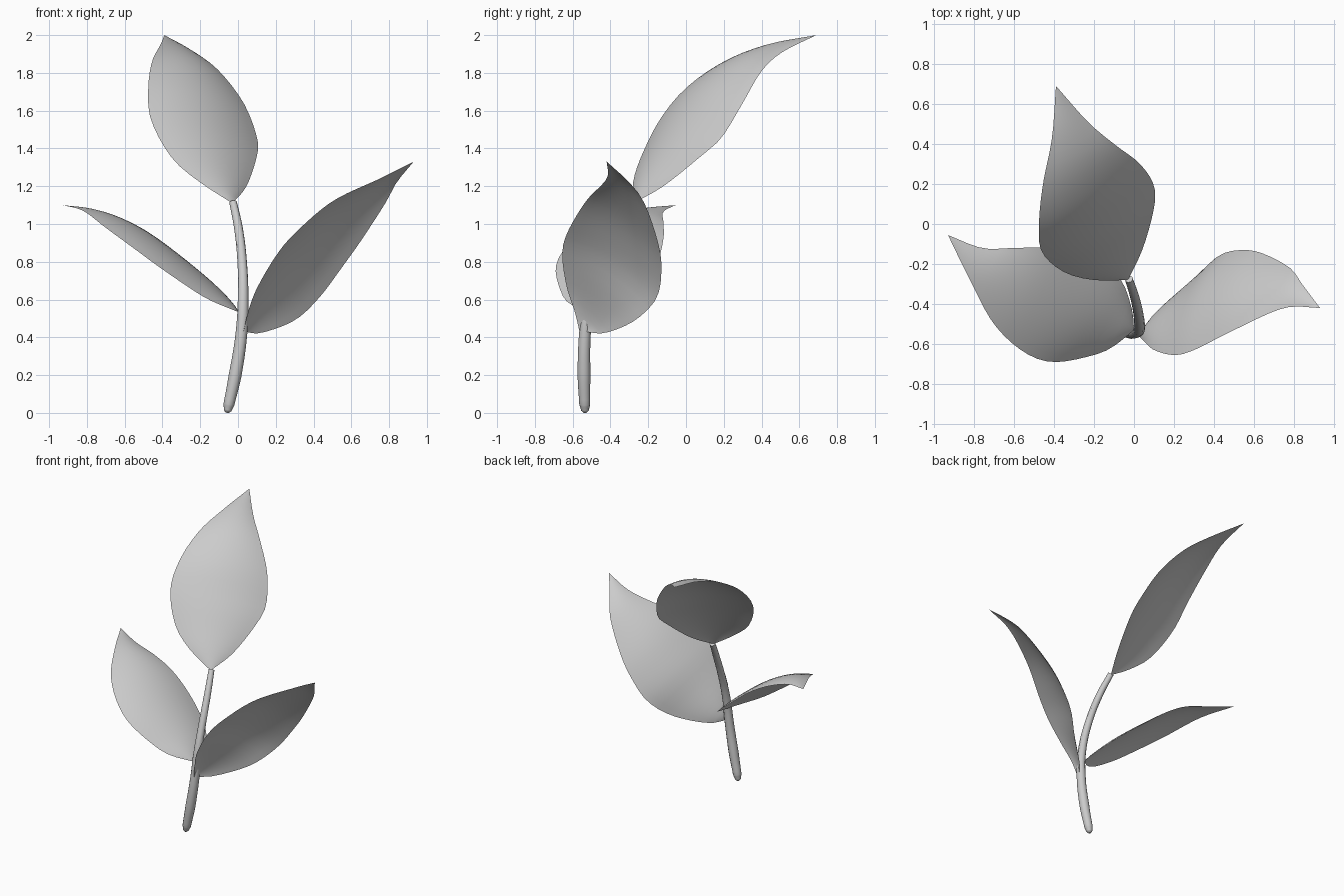
import bpy
import bmesh
from mathutils import Vector

old = bpy.data.objects.get("Cube")
if old:
    bpy.data.objects.remove(old, do_unlink=True)

# One plain grey for the whole plant
grey = bpy.data.materials.new("plain_grey")
grey.use_nodes = True
colour = (0.6, 0.6, 0.6, 1)
grey.diffuse_color = colour
grey.node_tree.nodes["Principled BSDF"].inputs["Base Color"].default_value = colour


def spline_point(pts, t):
    """Catmull-Rom point at t, with t counted in control points."""
    i = min(int(t), len(pts) - 2)
    u = t - i
    b, c = pts[i], pts[i + 1]
    a = pts[i - 1] if i else b * 2 - c
    d = pts[i + 2] if i + 2 < len(pts) else c * 2 - b
    return (b * 2 + (c - a) * u + (a * 2 - b * 5 + c * 4 - d) * u ** 2
            + (b * 3 - a - c * 3 + d) * u ** 3) / 2


def resample(points, count):
    """Evenly spaced points along a smooth curve."""
    pts = [Vector(p) for p in points]
    fine = [spline_point(pts, k / 20) for k in range(20 * (len(pts) - 1) + 1)]
    dist = [0]
    for p, q in zip(fine, fine[1:]):
        dist.append(dist[-1] + (q - p).length)
    out, j = [], 0
    for k in range(count + 1):
        want = dist[-1] * k / count
        while j < len(fine) - 2 and dist[j + 1] < want:
            j += 1
        out.append(fine[j].lerp(fine[j + 1], (want - dist[j]) / (dist[j + 1] - dist[j])))
    return out


def leaf(name, base, tip, right_edge, left_edge, rows=24, cols=12, arch=0.1):
    """Thin blade lofted between two edges, arched upwards across its width."""
    first = resample([base, *right_edge, tip], rows)
    second = resample([base, *left_edge, tip], rows)
    along = Vector(tip) - Vector(base)
    bm = bmesh.new()
    grid = []
    for p, q in zip(first, second):
        up = along.cross(q - p).normalized()
        height = 4 * arch * (q - p).length
        line = []
        for c in range(cols + 1):
            v = c / cols
            line.append(bm.verts.new(p.lerp(q, v) + up * height * v * (1 - v)))
        grid.append(line)
    for r in range(rows):
        for c in range(cols):
            bm.faces.new((grid[r][c], grid[r + 1][c],
                          grid[r + 1][c + 1], grid[r][c + 1]))
    bmesh.ops.remove_doubles(bm, verts=bm.verts, dist=0.0005)
    for f in bm.faces:
        f.smooth = True
    mesh = bpy.data.meshes.new(name)
    bm.to_mesh(mesh)
    bm.free()
    mesh.materials.append(grey)
    obj = bpy.data.objects.new(name, mesh)
    bpy.context.collection.objects.link(obj)


# Stem: tapered round tube with a rounded foot
path = [(-.057, -.535, 0, .008), (-.055, -.535, .012, .02), (-.048, -.536, .045, .029),
        (-.015, -.54, .2, .034), (.018, -.535, .42, .031), (.027, -.515, .6, .028),
        (.022, -.45, .8, .025), (.002, -.36, .98, .023), (-.026, -.275, 1.115, .02)]
curve = bpy.data.curves.new("stem", "CURVE")
curve.dimensions = "3D"
curve.bevel_depth = 1
curve.bevel_resolution = 4
curve.resolution_u = 6
curve.use_fill_caps = True
spline = curve.splines.new("BEZIER")
spline.bezier_points.add(len(path) - 1)
for bp, (x, y, z, r) in zip(spline.bezier_points, path):
    bp.co = (x, y, z)
    bp.radius = r
    bp.handle_left_type = bp.handle_right_type = "AUTO"
stem = bpy.data.objects.new("stem", curve)
bpy.context.collection.objects.link(stem)
curve.materials.append(grey)
bpy.context.view_layer.objects.active = stem
stem.select_set(True)
bpy.ops.object.convert(target="MESH")
bpy.ops.object.shade_smooth_by_angle()

# Each leaf: base, tip, then its two edges as seen looking from base to tip
leaf("top_leaf", (-.03, -.28, 1.11), (-.39, .69, 2),
     [(.045, -.12, 1.2), (.1, .08, 1.36), (.1, .19, 1.46),
      (.03, .3, 1.64), (-.1, .4, 1.81), (-.23, .51, 1.91)],
     [(-.2, -.28, 1.22), (-.35, -.24, 1.35), (-.46, -.14, 1.55),
      (-.475, 0, 1.72), (-.455, .2, 1.86), (-.41, .43, 1.95)])

leaf("left_leaf", (.03, -.565, .435), (.93, -.42, 1.33),
     [(.055, -.59, .54), (.1, -.63, .66), (.2, -.655, .83), (.3, -.63, .95),
      (.5, -.53, 1.12), (.75, -.42, 1.24)],
     [(.06, -.5, .425), (.13, -.42, .425), (.3, -.27, .49), (.43, -.155, .61),
      (.55, -.13, .77), (.65, -.15, .91), (.78, -.22, 1.11), (.84, -.3, 1.22)])

leaf("right_leaf", (0, -.53, .535), (-.93, -.055, 1.1),
     [(-.012, -.42, .56), (-.08, -.26, .63), (-.25, -.16, .77),
      (-.44, -.12, .92), (-.6, -.12, 1.01), (-.76, -.12, 1.065)],
     [(-.1, -.61, .575), (-.2, -.655, .625), (-.4, -.69, .76),
      (-.55, -.64, .87), (-.7, -.5, .98), (-.82, -.28, 1.07)])
